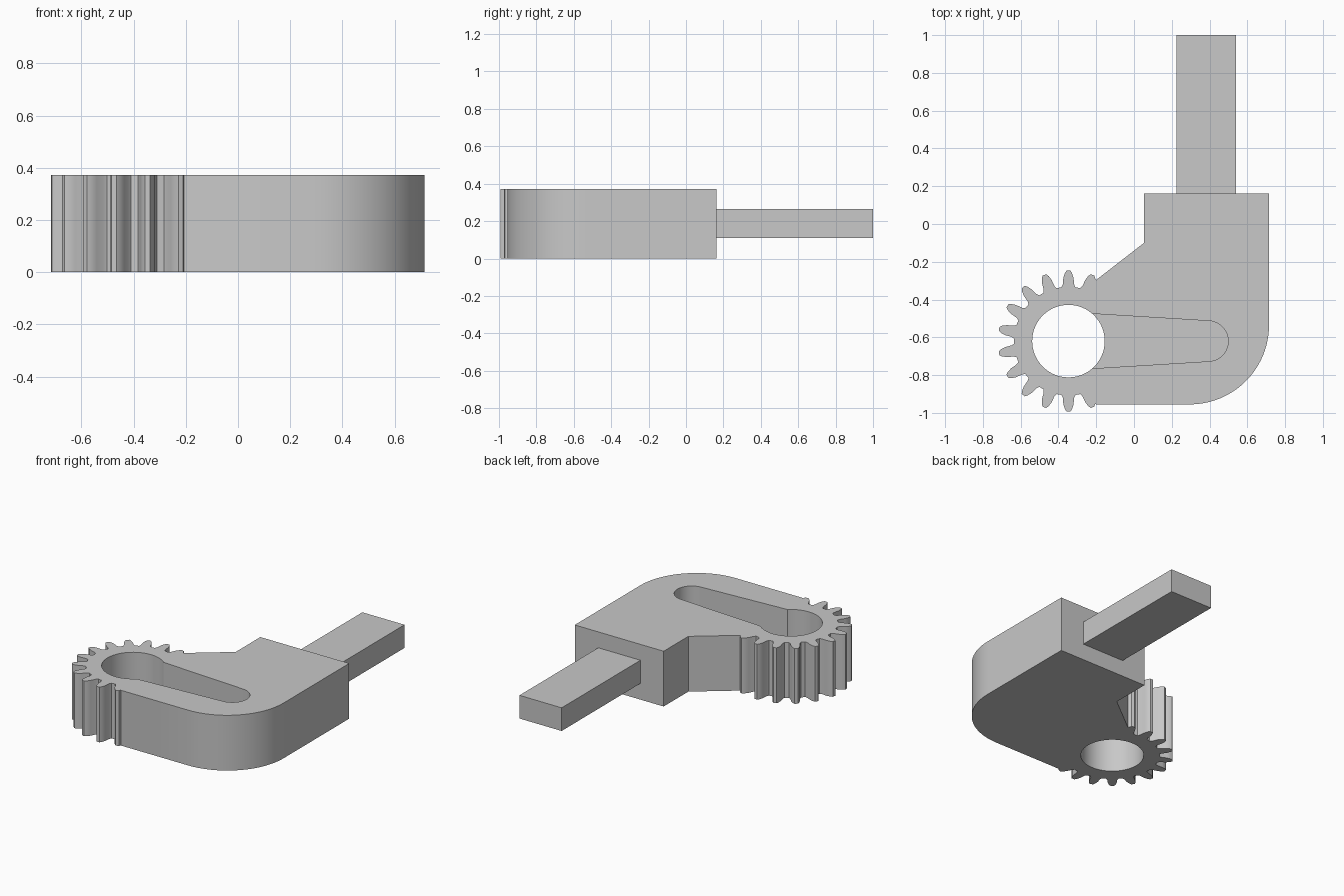
import bpy
import bmesh
from math import sin, cos, radians

if "Cube" in bpy.data.objects:
    bpy.data.objects.remove(bpy.data.objects["Cube"], do_unlink=True)

HEIGHT = 0.372
HUB_X, HUB_Y = -0.347, -0.62
HOLE_R = 0.192
SLOT_FLOOR = 0.09

grey = bpy.data.materials.new("plain grey")
grey.use_nodes = True
colour = (0.58, 0.58, 0.58, 1)
grey.diffuse_color = colour
grey.node_tree.nodes["Principled BSDF"].inputs["Base Color"].default_value = colour


def arc(cx, cy, r, start, end, steps):
    angles = [radians(start + (end - start) * i / steps) for i in range(steps + 1)]
    return [(cx + r * cos(a), cy + r * sin(a)) for a in angles]


def prism(name, outline, z0, z1):
    """Extrude a closed outline from z0 to z1."""
    bm = bmesh.new()
    base = bm.faces.new([bm.verts.new((x, y, z0)) for x, y in outline])
    made = bmesh.ops.extrude_face_region(bm, geom=[base])["geom"]
    for v in made:
        if isinstance(v, bmesh.types.BMVert):
            v.co.z = z1
    bmesh.ops.recalc_face_normals(bm, faces=bm.faces)
    mesh = bpy.data.meshes.new(name)
    bm.to_mesh(mesh)
    bm.free()
    mesh.materials.append(grey)
    obj = bpy.data.objects.new(name, mesh)
    bpy.context.collection.objects.link(obj)
    return obj


# Rounded gear tooth: radius and sideways offset, one flank then mirrored
flank = [(0.285, -0.037), (0.300, -0.030), (0.335, -0.027), (0.360, -0.019), (0.373, -0.010)]
tooth = flank + [(r, -s) for r, s in reversed(flank)]

# Eighteen-pitch gear sector, running round the hub's outer side
gear = []
for angle in range(70, 291, 20):
    c, s = cos(radians(angle)), sin(radians(angle))
    points = tooth
    if angle == 70:
        points = tooth[3:]
    elif angle == 290:
        points = tooth[:-3]
    gear += [(HUB_X + r * c - t * s, HUB_Y + r * s + t * c) for r, t in points]

# Body with one large rounded corner, joined to the gear
outline = gear + [(-0.2, -0.955)]
outline += arc(0.295, -0.535, 0.42, -90, 0, 24)
outline += [(0.715, 0.162), (0.053, 0.162), (0.053, -0.1), (-0.2, -0.296)]
body = prism("geared_body", outline, 0, HEIGHT)

# Through hole and tapered blind slot
hole = prism("hole_cutter", arc(HUB_X, HUB_Y, HOLE_R, 0, 354.375, 63), -0.1, HEIGHT + 0.1)
slot_outline = [(-0.24, HUB_Y - 0.146)]
slot_outline += arc(0.392, HUB_Y, 0.107, -87, 87, 24)
slot_outline += [(-0.24, HUB_Y + 0.146)]
slot = prism("slot_cutter", slot_outline, SLOT_FLOOR, HEIGHT + 0.1)
for cutter in (hole, slot):
    mod = body.modifiers.new(cutter.name, "BOOLEAN")
    mod.operation = "DIFFERENCE"
    mod.solver = "EXACT"
    mod.object = cutter
    cutter.hide_render = True

# Apply the cuts and remove the cutters
bpy.context.view_layer.update()
cut = body.evaluated_get(bpy.context.evaluated_depsgraph_get())
cut_mesh = bpy.data.meshes.new_from_object(cut)
body.modifiers.clear()
body.data = cut_mesh
for cutter in (hole, slot):
    bpy.data.objects.remove(cutter, do_unlink=True)

# Rectangular bar out of the back face
prism("rear_bar", [(0.226, 0.15), (0.54, 0.15), (0.54, 1), (0.226, 1)], 0.109, 0.265)

# Smooth curved walls, sharp corners
bpy.ops.object.select_all(action="DESELECT")
body.select_set(True)
bpy.context.view_layer.objects.active = body
bpy.ops.object.shade_smooth_by_angle(angle=radians(30))
